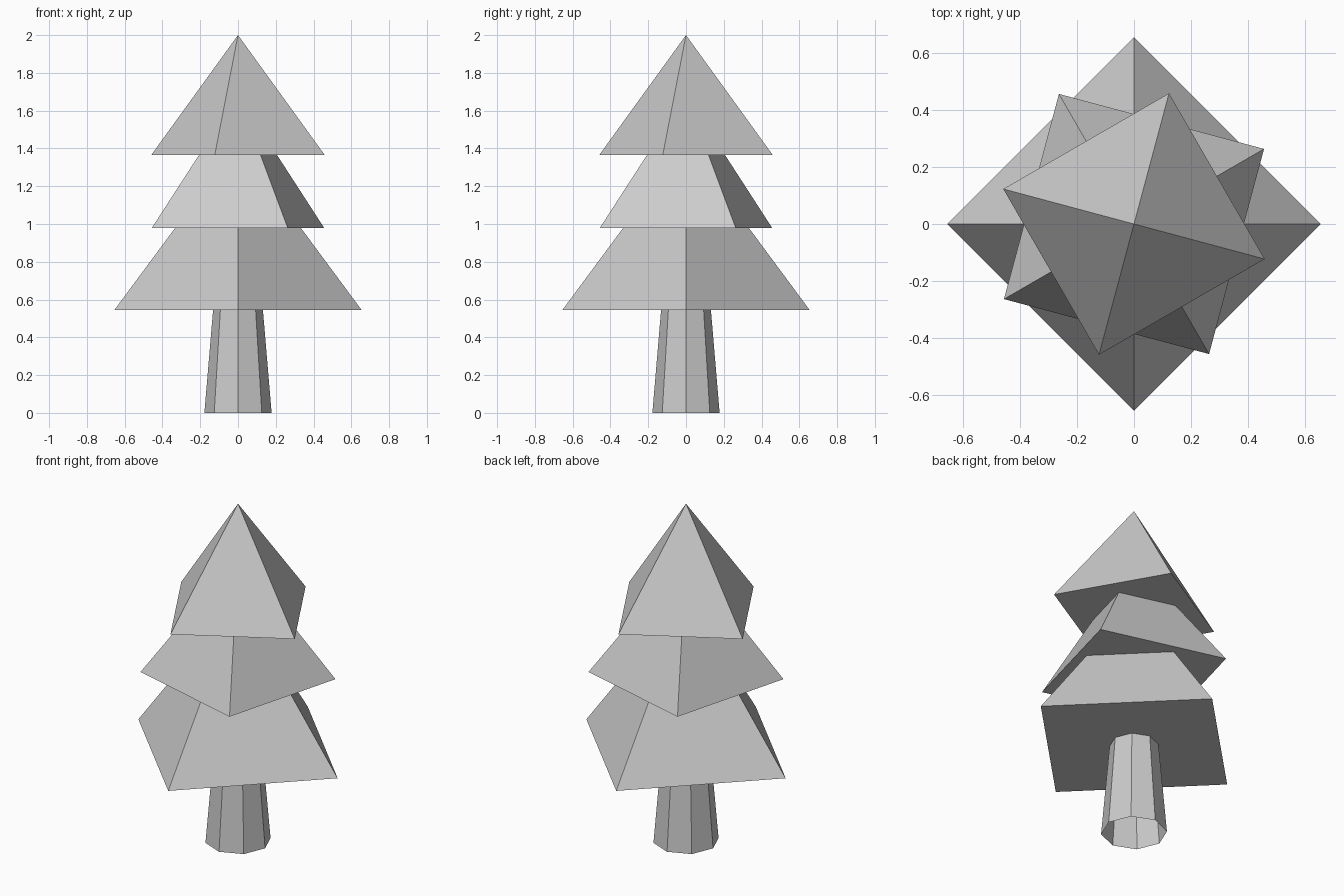
import bpy
import bmesh
from math import cos, sin, pi, radians

cube = bpy.data.objects.get("Cube")
if cube:
    bpy.data.objects.remove(cube, do_unlink=True)

# One plain grey for the whole tree
GREY = (0.6, 0.6, 0.6, 1.0)
grey = bpy.data.materials.new("plain grey")
grey.use_nodes = True
grey.diffuse_color = GREY
grey.node_tree.nodes["Principled BSDF"].inputs["Base Color"].default_value = GREY


def tapered(name, sides, z0, z1, r0, r1, angle, floor):
    """Flat-sided taper, open on top; r1 = 0 makes a pointed tip."""
    bm = bmesh.new()

    def ring(r, z):
        turns = [radians(angle) + 2 * pi * i / sides for i in range(sides)]
        return [bm.verts.new((r * cos(a), r * sin(a), z)) for a in turns]

    low = ring(r0, z0)
    high = ring(r1, z1) if r1 else [bm.verts.new((0, 0, z1))]
    for i in range(sides):
        j = (i + 1) % sides
        top = [high[j], high[i]] if r1 else high
        bm.faces.new([low[i], low[j]] + top)
    if floor:
        bm.faces.new(low[::-1])
    mesh = bpy.data.meshes.new(name)
    bm.to_mesh(mesh)
    bm.free()
    mesh.materials.append(grey)
    obj = bpy.data.objects.new(name, mesh)
    bpy.context.collection.objects.link(obj)
    return obj


# Hollow eight-sided trunk
tapered("trunk", 8, 0, 0.544, 0.178, 0.132, 0, False)

# Three square foliage tiers, each turned against the one below
tapered("lower_foliage", 4, 0.544, 0.979, 0.655, 0.333, 0, True)
tapered("middle_foliage", 4, 0.979, 1.366, 0.527, 0.238, 30, True)
tapered("top_foliage", 4, 1.366, 2.0, 0.475, 0, 75, True)
